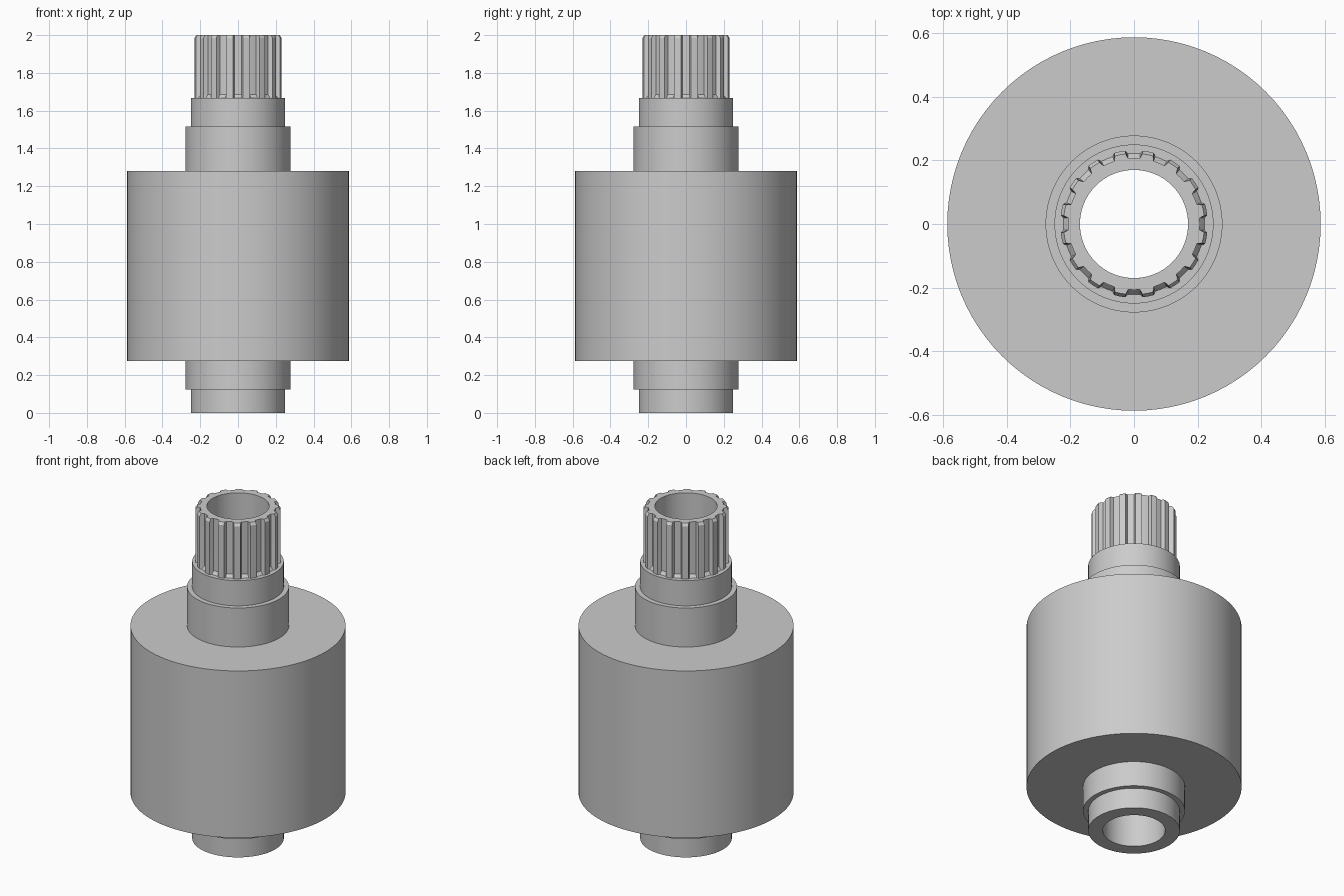
import bpy, bmesh, math

cube = bpy.data.objects.get("Cube")
if cube:
    bpy.data.objects.remove(cube)

grey = bpy.data.materials.new("plain grey")
grey.use_nodes = True
COLOUR = (0.6, 0.6, 0.6, 1)
grey.diffuse_color = COLOUR
grey.node_tree.nodes["Principled BSDF"].inputs["Base Color"].default_value = COLOUR

BORE = 0.17
TEETH = 16


def build(name, loops, closed):
    """Skin a stack of equal-length point loops into a smooth-by-angle object."""
    bm = bmesh.new()
    rings = [[bm.verts.new(p) for p in loop] for loop in loops]
    n = len(rings[0])
    pairs = list(zip(rings, rings[1:]))
    if closed:
        pairs.append((rings[-1], rings[0]))
    for a, b in pairs:
        for i in range(n):
            j = (i + 1) % n
            bm.faces.new((a[i], a[j], b[j], b[i]))
    mesh = bpy.data.meshes.new(name)
    bm.to_mesh(mesh)
    bm.free()
    mesh.materials.append(grey)
    obj = bpy.data.objects.new(name, mesh)
    bpy.context.collection.objects.link(obj)
    bpy.ops.object.select_all(action='DESELECT')
    obj.select_set(True)
    bpy.context.view_layer.objects.active = obj
    bpy.ops.object.shade_smooth_by_angle(angle=math.radians(20))
    return obj


def circle(r, z, n=96):
    return [(r * math.cos(t), r * math.sin(t), z)
            for t in (math.tau * i / n for i in range(n))]


def toothed(root, tip, z):
    """Ring of trapezoid teeth with a gap centred on each axis."""
    points = []
    for k in range(TEETH):
        mid = 360 * (k + 0.5) / TEETH
        for offset, r in ((-6.2, root), (-4.4, tip), (0, tip), (4.4, tip), (6.2, root), (11.25, root)):
            t = math.radians(mid + offset)
            points.append((r * math.cos(t), r * math.sin(t), z))
    return points


# Stepped hollow shaft carrying the wide drum
shaft_profile = [(BORE, 0), (0.25, 0), (0.25, 0.123), (0.278, 0.123), (0.278, 0.275),
                 (0.587, 0.275), (0.587, 1.28), (0.278, 1.28), (0.278, 1.515),
                 (0.25, 1.515), (0.25, 1.667), (BORE, 1.667)]
build("stepped_shaft", [circle(r, z) for r, z in shaft_profile], True)

# Splined end: groove run-out at the foot, chamfered tooth tips at the top
spline_loops = [toothed(0.222, 0.232, 1.667), toothed(0.207, 0.232, 1.685),
                toothed(0.207, 0.232, 1.985), toothed(0.207, 0.222, 2.0)]
inner_top = toothed(BORE, BORE, 2.0)
inner_foot = toothed(BORE, BORE, 1.667)
build("splined_end", spline_loops + [inner_top, inner_foot], False)

# Remove the hidden shaft bore cap so the bore runs straight through
shaft = bpy.data.objects["stepped_shaft"]
bm = bmesh.new()
bm.from_mesh(shaft.data)
bmesh.ops.recalc_face_normals(bm, faces=bm.faces)
bm.to_mesh(shaft.data)
bm.free()
